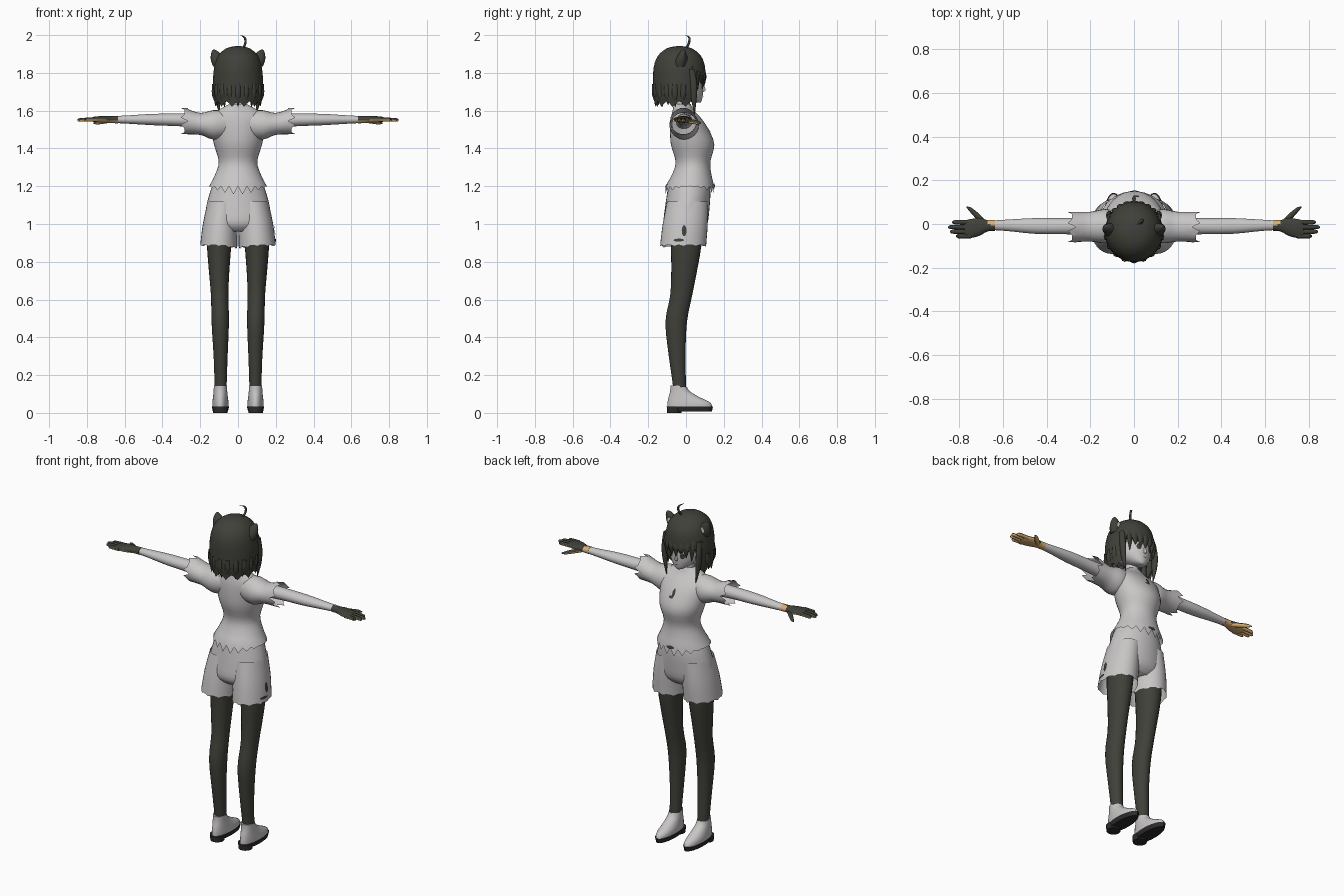
import bpy, bmesh, math
from mathutils import Vector

if "Cube" in bpy.data.objects:
    bpy.data.objects.remove(bpy.data.objects["Cube"], do_unlink=True)


def material(name, rgb):
    m = bpy.data.materials.new(name)
    m.use_nodes = True
    m.diffuse_color = (*rgb, 1)
    m.node_tree.nodes["Principled BSDF"].inputs["Base Color"].default_value = (*rgb, 1)
    return m


PALE = material("pale_grey", (0.58, 0.56, 0.56))
DARK = material("charcoal", (0.052, 0.052, 0.042))
TAN = material("tan", (0.68, 0.42, 0.17))
BLACK = material("sole_black", (0.025, 0.025, 0.025))


def finish(name, bm, mats, mirror=False, angle=50):
    bmesh.ops.recalc_face_normals(bm, faces=bm.faces)
    me = bpy.data.meshes.new(name)
    bm.to_mesh(me)
    bm.free()
    ob = bpy.data.objects.new(name, me)
    bpy.context.collection.objects.link(ob)
    for m in mats:
        me.materials.append(m)
    bpy.ops.object.select_all(action="DESELECT")
    ob.select_set(True)
    bpy.context.view_layer.objects.active = ob
    bpy.ops.object.shade_smooth_by_angle(angle=math.radians(angle))
    if mirror:
        ob.modifiers.new("mirror", "MIRROR").use_mirror_merge = False
    return ob


def smooth_rings(rings, sub):
    """Catmull-Rom interpolation between the given rings."""
    out = []
    r = [Vector(q) for q in rings]
    for i in range(len(r) - 1):
        a, b, c, d = r[max(i - 1, 0)], r[i], r[i + 1], r[min(i + 2, len(r) - 1)]
        for k in range(sub):
            t = k / sub
            out.append(b + 0.5 * t * (c - a + t * (2 * a - 5 * b + 4 * c - d + t * (3 * (b - c) + d - a))))
    return out + [r[-1]]


def loft(name, rings, mat, axis="z", n=24, sub=3, mirror=False, jag=None, caps=(True, True),
         tint=None, cut=None, angle=50):
    """Skin ellipses (position, centre a, centre b, radius a, radius b) along an axis."""
    bm = bmesh.new()
    rows = []
    steps = smooth_rings(rings, sub)
    for j, (p, a, b, ra, rb) in enumerate(steps):
        row = []
        for i in range(n):
            t = math.tau * i / n
            q = p + (jag(i, t) if jag and j == len(steps) - 1 else 0)
            u, v = a + max(ra, 0.001) * math.cos(t), b + max(rb, 0.001) * math.sin(t)
            row.append(bm.verts.new((u, v, q) if axis == "z" else (q, u, v)))
        rows.append(row)
    for r, s in zip(rows, rows[1:]):
        for i in range(n):
            k = (i + 1) % n
            bm.faces.new((r[i], r[k], s[k], s[i]))
    for want, row in zip(caps, (rows[0], rows[-1])):
        if want:
            bm.faces.new(row)
    if cut:
        gone = [f for f in bm.faces if cut(f.calc_center_median())]
        bmesh.ops.delete(bm, geom=gone, context="FACES")
    if tint:
        bmesh.ops.recalc_face_normals(bm, faces=bm.faces)
        for f in bm.faces:
            f.material_index = int(tint(f.calc_center_median(), f.normal))
    return finish(name, bm, [mat, TAN] if tint else [mat], mirror, angle)


def patch(name, target, at, size, mat, facing="y", mirror=False):
    """Flat oval laid onto the surface of another part."""
    bm = bmesh.new()
    bmesh.ops.create_circle(bm, cap_ends=True, cap_tris=True, segments=16, radius=1)
    bmesh.ops.subdivide_edges(bm, edges=bm.edges, cuts=1, use_grid_fill=True)
    for v in bm.verts:
        u, w = v.co.x * size[0], v.co.y * size[1]
        v.co = Vector(at) + Vector((u, 0, w) if facing == "y" else (0, u, w))
    ob = finish(name, bm, [mat])
    wrap = ob.modifiers.new("wrap", "SHRINKWRAP")
    wrap.target = target
    wrap.wrap_mode = "ABOVE_SURFACE"
    wrap.offset = 0.004
    if mirror:
        ob.modifiers.new("mirror", "MIRROR")
    return ob


# Shirt with a zigzag hem, deepest at front and back
shirt = loft("shirt", [
    (1.635, 0, -.02, .045, .045), (1.605, 0, -.015, .1, .055), (1.56, 0, 0, .145, .08),
    (1.50, 0, .018, .14, .102), (1.42, 0, .035, .127, .115), (1.33, 0, .037, .102, .092),
    (1.26, 0, .03, .122, .105), (1.2, 0, .02, .153, .13)], PALE, n=40,
    jag=lambda i, t: -.045 * (i % 2) * abs(math.sin(t)) ** 2, caps=(False, False))
loft("sleeve", [
    (.05, -.01, 1.53, .06, .07), (.13, -.01, 1.525, .078, .078), (.2, -.012, 1.53, .068, .058),
    (.285, -.014, 1.545, .07, .07)], PALE, axis="x", mirror=True,
    jag=lambda i, t: .018 * (i % 2) - .02 * (i % 3 == 0), caps=(False, False))
patch("chest_emblem_stem", shirt, (0, .12, 1.52), (.009, .03), DARK)
patch("chest_emblem_foot", shirt, (.01, .13, 1.495), (.015, .009), DARK)
patch("belly_emblem", shirt, (0, .15, 1.205), (.025, .01), DARK)

# Shorts
loft("shorts_hips", [
    (1.23, 0, .015, .125, .105), (1.17, 0, .015, .148, .114), (1.08, 0, .006, .17, .118),
    (1.0, 0, -.003, .17, .115), (.96, 0, -.004, .12, .08)], PALE, n=32)
shorts = loft("shorts_leg", [
    (1.12, .08, .008, .08, .108), (1.0, .094, -.004, .092, .119), (.89, .102, -.015, .098, .122)],
    PALE, n=32, mirror=True, jag=lambda i, t: -.008 * (i % 3 == 0) - .012 * max(0, -math.cos(t)),
    caps=(False, False))
patch("shorts_emblem", shorts, (.2, -.01, .965), (.013, .03), DARK, "x")
patch("shorts_emblem_tail", shorts, (.2, -.04, .915), (.03, .008), DARK, "x")

# Legs and shoes
loft("stocking", [
    (.09, .092, -.035, .031, .034), (.15, .092, -.035, .032, .035), (.3, .092, -.047, .037, .044),
    (.48, .094, -.052, .046, .057), (.62, .097, -.026, .046, .058), (.75, .1, -.01, .054, .068),
    (.88, .1, 0, .064, .08), (1.02, .095, 0, .07, .085)], DARK, mirror=True)
loft("shoe_upper", [
    (.03, .093, .02, .043, .119), (.055, .093, .015, .043, .113), (.085, .093, -.012, .039, .08),
    (.115, .093, -.032, .036, .052), (.145, .093, -.04, .035, .042)], PALE, mirror=True,
    jag=lambda i, t: -.02 * max(0, math.sin(t)))
loft("shoe_sole", [(.008, .093, .022, .04, .115), (.034, .093, .02, .046, .123)], BLACK,
     sub=1, mirror=True, angle=30)
loft("shoe_heel", [(0, .093, -.062, .038, .038), (.034, .093, -.06, .042, .042)], BLACK,
     sub=1, mirror=True, angle=30)

# Arms and gloves with tan palms
loft("arm", [
    (.12, -.01, 1.545, .045, .042), (.3, -.01, 1.551, .037, .034), (.45, -.009, 1.553, .036, .03),
    (.58, -.006, 1.553, .026, .022), (.66, -.006, 1.553, .021, .018)], PALE, axis="x", mirror=True)


def palm_side(c, nrm):
    return nrm.z < -.2 or (c.x < .668 and nrm.y > .1)


loft("glove_palm", [
    (.635, -.006, 1.553, .025, .02), (.67, -.008, 1.553, .026, .019), (.71, -.014, 1.554, .041, .018),
    (.755, -.022, 1.554, .043, .015), (.775, -.024, 1.554, .038, .01)], DARK, axis="x",
    mirror=True, tint=palm_side)
for k, (y, tip) in enumerate([(.008, .832), (-.014, .85), (-.035, .842), (-.055, .815)]):
    loft(f"glove_finger_{k + 1}", [
        (.745, y, 1.554, .011, .011), (.8, y, 1.553, .0105, .0105), (tip - .01, y, 1.551, .009, .009),
        (tip, y, 1.55, .003, .003)], DARK, axis="x", n=10, mirror=True, tint=palm_side)
loft("glove_thumb", [
    (.675, .0, 1.548, .014, .012), (.71, .03, 1.543, .018, .012), (.745, .062, 1.537, .013, .01),
    (.765, .077, 1.534, .003, .003)], DARK, axis="x", n=12, mirror=True, tint=palm_side)

# Neck and head
loft("neck", [(1.6, 0, -.02, .042, .042), (1.64, 0, -.016, .035, .036), (1.7, 0, -.015, .035, .037)], PALE)
head = loft("head", [
    (1.642, 0, .062, .012, .014), (1.655, 0, .042, .04, .042), (1.69, 0, .006, .076, .084),
    (1.73, 0, -.014, .094, .106), (1.78, 0, -.022, .102, .114), (1.84, 0, -.03, .095, .105),
    (1.89, 0, -.035, .05, .05)], PALE, n=32)
loft("nose", [(1.7, 0, .09, .008, .006), (1.712, 0, .094, .007, .01), (1.74, 0, .088, .004, .005)], PALE, n=10)
patch("eye", head, (.044, .1, 1.732), (.017, .018), DARK, mirror=True)
patch("mouth", head, (0, .1, 1.675), (.013, .0025), DARK)

# Hair: bobbed shell open at the face, with bangs and side locks
loft("hair_shell", [
    (1.942, 0, -.035, .012, .012), (1.93, 0, -.035, .062, .066), (1.89, 0, -.035, .106, .114),
    (1.83, 0, -.035, .126, .136), (1.75, 0, -.036, .133, .138), (1.68, 0, -.037, .132, .136),
    (1.65, 0, -.037, .124, .13)], DARK, n=48, caps=(True, False),
    jag=lambda i, t: (0, -.01, -.03, -.012)[i % 4], cut=lambda c: c.y > .048 and c.z < 1.785)
for k in range(9):
    th = math.radians(-56 + 14 * k)
    s, c = math.sin(th), math.cos(th)
    drop = (.03, .0, .012)[k % 3] - .03 * abs(s)
    loft(f"bang_{k + 1}", [
        (1.85, s * .112, -.035 + c * .12, .01, .008), (1.79, s * .124, -.035 + c * .131, .02, .011),
        (1.765, s * .125, -.035 + c * .132, .016, .009),
        (1.725 + drop, s * .122, -.035 + c * .13, .001, .001)], DARK, n=8)
for k in range(11):
    th = math.radians(80 + 20 * k)
    s, c = math.sin(th), math.cos(th)
    loft(f"back_strand_{k + 1}", [
        (1.74, s * .124, -.036 + c * .128, .015, .015), (1.68, s * .121, -.037 + c * .124, .018, .018),
        (1.63 - .01 * (k % 2), s * .11, -.037 + c * .115, .001, .001)], DARK, n=8)
loft("side_lock", [
    (1.82, .112, .03, .012, .016), (1.74, .113, .04, .015, .02), (1.66, .108, .042, .013, .015),
    (1.575, .096, .045, .001, .001)], DARK, n=10, mirror=True)
loft("hair_sprig", [
    (1.925, .025, 0, .008, .008), (1.955, .038, .014, .006, .007), (1.98, .038, .019, .006, .006),
    (1.993, .029, .012, .006, .006), (2.0, .014, -.004, .001, .001)], DARK, n=8)

# Animal ears with paler inner faces
ear = loft("ear", [
    (1.835, .098, -.03, .034, .03), (1.865, .106, -.026, .037, .03), (1.895, .115, -.02, .029, .022),
    (1.915, .123, -.015, .015, .013), (1.924, .127, -.012, .003, .003)], DARK, n=16, mirror=True)
patch("inner_ear", ear, (.108, .02, 1.875), (.016, .02), PALE, mirror=True)
